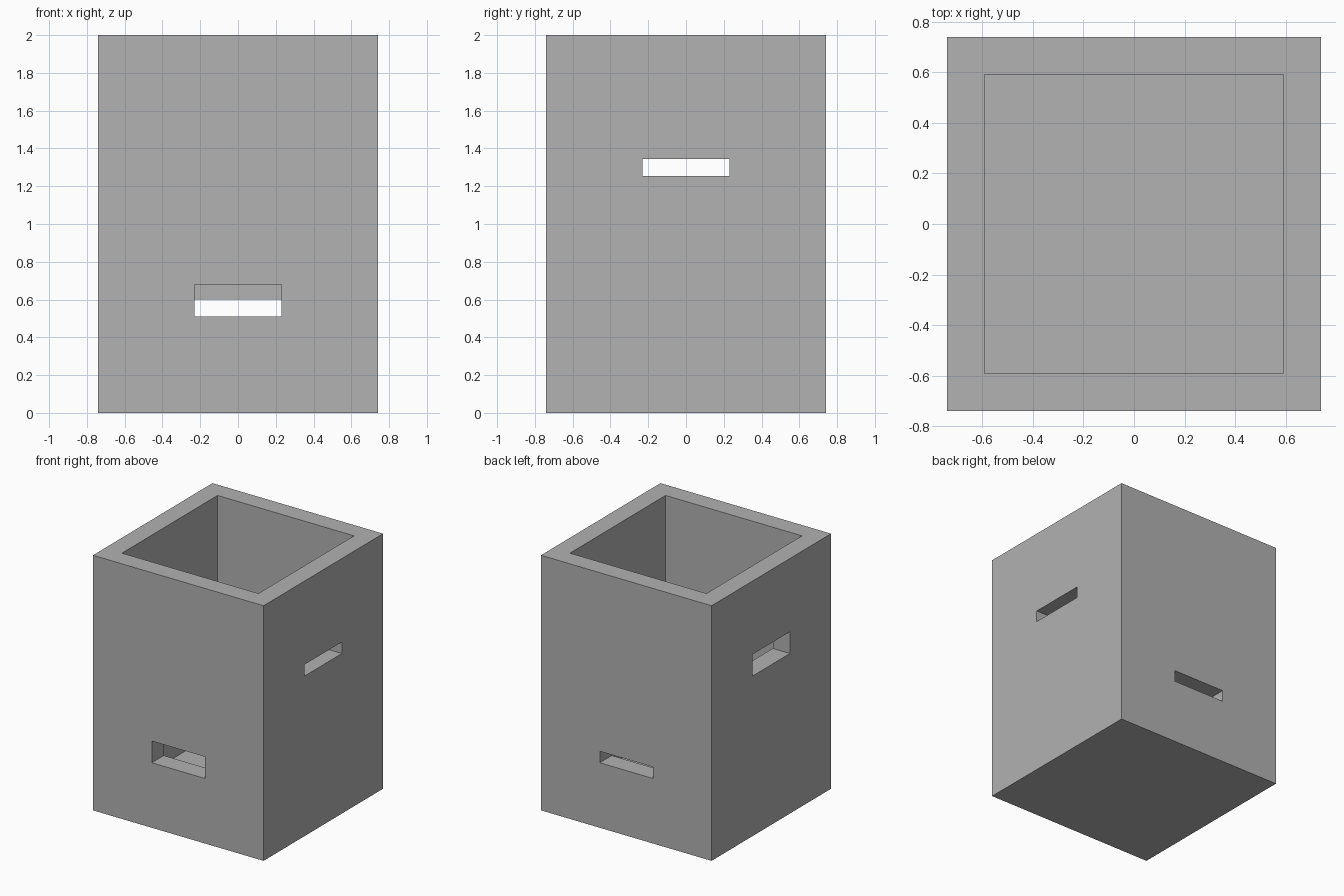
import bpy
import bmesh
from mathutils import Vector

default_cube = bpy.data.objects.get("Cube")
if default_cube:
    bpy.data.objects.remove(default_cube, do_unlink=True)

HALF, HEIGHT, WALL = 0.74, 2.0, 0.148
INNER = HALF - WALL
SLOT_HALF = 0.23

grey = bpy.data.materials.new("plain grey")
grey.use_nodes = True
colour = (0.445, 0.445, 0.445, 1.0)
grey.diffuse_color = colour
grey.node_tree.nodes["Principled BSDF"].inputs["Base Color"].default_value = colour


def box(name, low, high):
    """Box between two opposite corners."""
    low, high = Vector(low), Vector(high)
    bm = bmesh.new()
    bmesh.ops.create_cube(bm, size=1)
    bmesh.ops.scale(bm, vec=high - low, verts=bm.verts)
    bmesh.ops.translate(bm, vec=(low + high) / 2, verts=bm.verts)
    mesh = bpy.data.meshes.new(name)
    bm.to_mesh(mesh)
    bm.free()
    mesh.materials.append(grey)
    obj = bpy.data.objects.new(name, mesh)
    bpy.context.collection.objects.link(obj)
    return obj


def cut(target, cutter):
    """Subtract a cutter, apply the result and discard the cutter."""
    cutter.hide_render = True
    mod = target.modifiers.new(cutter.name, 'BOOLEAN')
    mod.operation, mod.solver, mod.object = 'DIFFERENCE', 'EXACT', cutter
    bpy.context.view_layer.objects.active = target
    bpy.ops.object.modifier_apply(modifier=mod.name)
    bpy.data.objects.remove(cutter, do_unlink=True)


# Solid block hollowed from the top, leaving walls and a floor
container = box("open_box", (-HALF, -HALF, 0), (HALF, HALF, HEIGHT))
cut(container, box("cavity", (-INNER, -INNER, WALL), (INNER, INNER, HEIGHT + 0.2)))

# One slot through each wall: low pair front and back, high pair on the sides
NEAR, FAR = INNER - 0.05, HALF + 0.05
slots = [
    ("front_slot", 1, -1, 0.51, 0.68),
    ("back_slot", 1, 1, 0.51, 0.60),
    ("right_slot", 0, 1, 1.255, 1.345),
    ("left_slot", 0, -1, 1.255, 1.425),
]
for name, axis, side, bottom, top in slots:
    low = [-SLOT_HALF, -SLOT_HALF, bottom]
    high = [SLOT_HALF, SLOT_HALF, top]
    low[axis], high[axis] = sorted((side * NEAR, side * FAR))
    cut(container, box(name, low, high))
